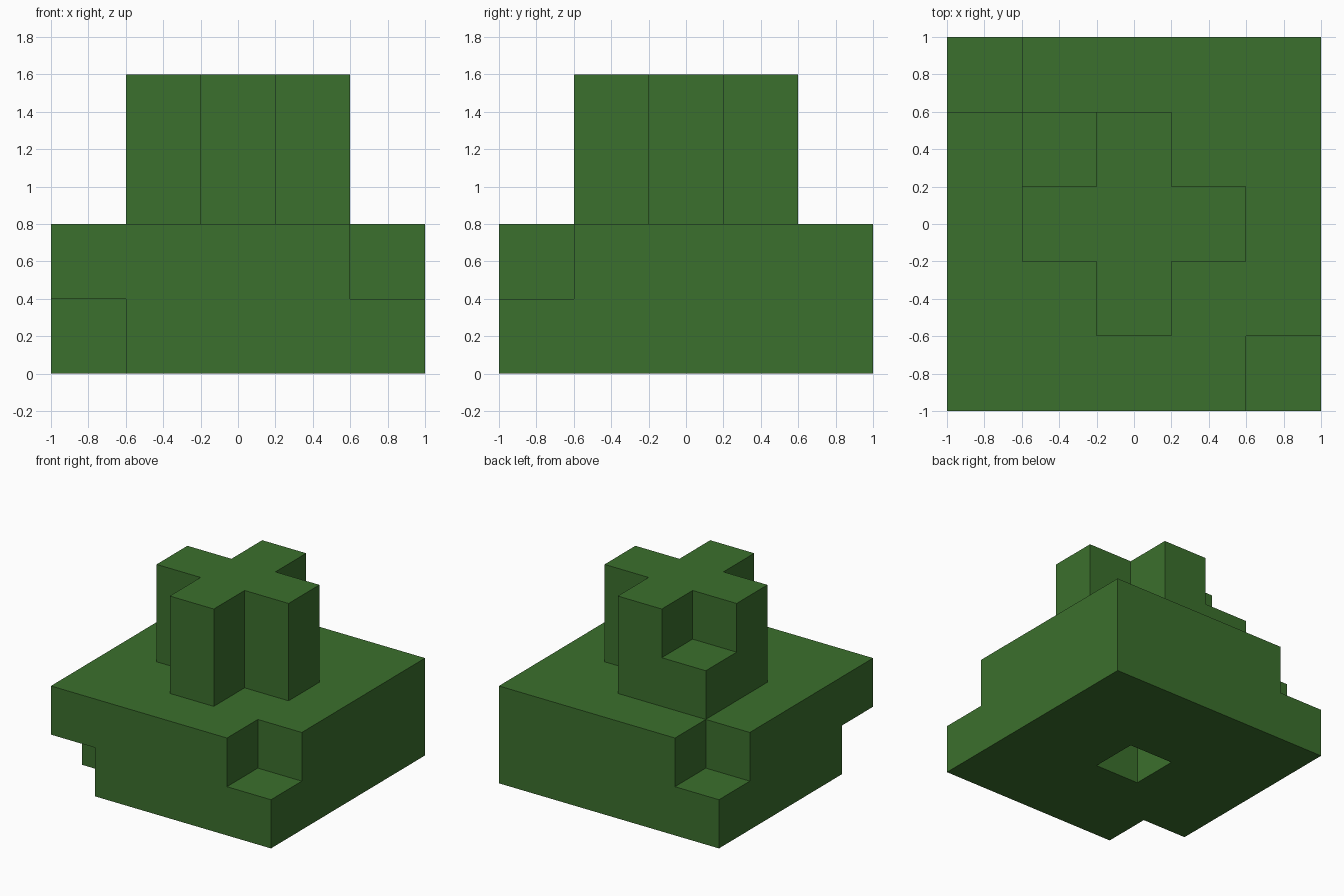
import bpy
import bmesh
import math
from itertools import product
from mathutils import Vector

CELL = 0.4  # edge length of one cubic cell

if "Cube" in bpy.data.objects:
    bpy.data.objects.remove(bpy.data.objects["Cube"], do_unlink=True)

green = bpy.data.materials.new("leaf_green")
green.use_nodes = True
colour = (0.044, 0.162, 0.026, 1)
green.diffuse_color = colour
green.node_tree.nodes["Principled BSDF"].inputs["Base Color"].default_value = colour


def box(xs, ys, zs):
    """Cells of a solid box; x and y are counted from the centre, z from the ground."""
    return set(product(xs, ys, zs))


# Square base, two cells high
base = box(range(-2, 3), range(-2, 3), range(2))
# Notches in three corners and the socket underneath
base -= {(2, -2, 1), (-2, 2, 1), (-2, -2, 0), (0, 0, 0)}

# Cross-shaped tower from two crossing walls
tower = box(range(-1, 2), [0], (2, 3)) | box([0], range(-1, 2), (2, 3))

# Low block filling the inner back corner of the cross
corner_block = {(-1, 1, 2)}


def build_shell(name, cells):
    """Join cells into one closed outer skin with merged flat faces."""
    bm = bmesh.new()
    for cell in cells:
        centre = Vector(cell) + Vector((0, 0, 0.5))
        for axis, sign in product(range(3), (-1, 1)):
            normal = Vector((0, 0, 0))
            normal[axis] = sign
            if tuple(int(c + n) for c, n in zip(cell, normal)) in cells:
                continue
            u = Vector((0, 0, 0))
            u[(axis + 1) % 3] = 0.5
            v = normal.cross(u)
            middle = centre + normal / 2
            corners = (middle - u - v, middle + u - v, middle + u + v, middle - u + v)
            bm.faces.new([bm.verts.new(p * CELL) for p in corners])
    bmesh.ops.remove_doubles(bm, verts=bm.verts, dist=0.001)
    bmesh.ops.dissolve_limit(bm, angle_limit=math.radians(1),
                             verts=bm.verts, edges=bm.edges)
    bmesh.ops.triangulate(bm, faces=[f for f in bm.faces if len(f.verts) > 4])
    mesh = bpy.data.meshes.new(name)
    bm.to_mesh(mesh)
    bm.free()
    mesh.materials.append(green)
    obj = bpy.data.objects.new(name, mesh)
    bpy.context.collection.objects.link(obj)
    return obj


build_shell("notched_base_with_cross_tower", base | tower | corner_block)
